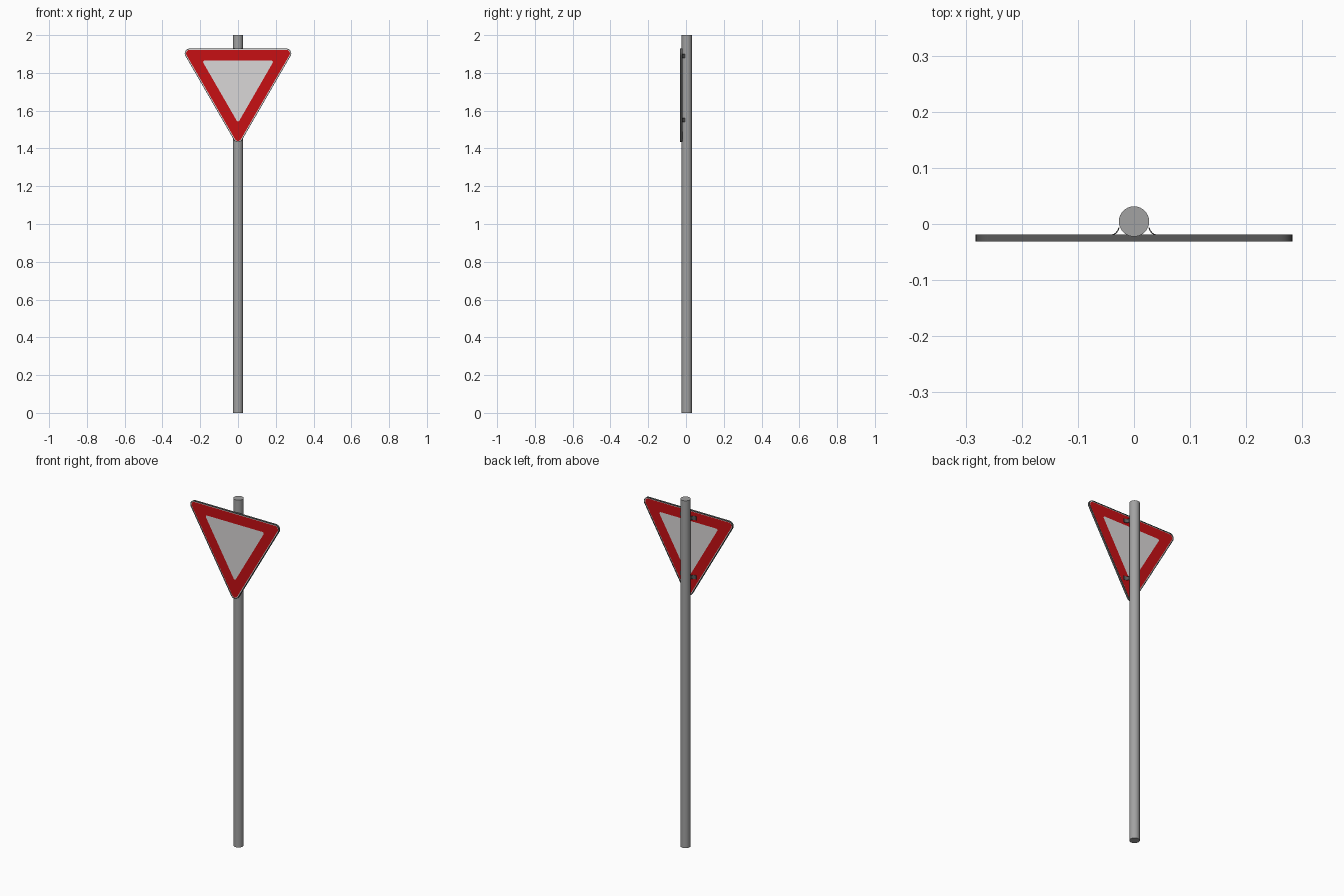
import bpy, bmesh, math

if "Cube" in bpy.data.objects:
    bpy.data.objects.remove(bpy.data.objects["Cube"])

SIGN_Z = 1.755          # centre height of the triangle
POLE_Y, POLE_R = 0.0045, 0.027


def material(name, rgb):
    m = bpy.data.materials.new(name)
    m.diffuse_color = (*rgb, 1)
    m.use_nodes = True
    m.node_tree.nodes["Principled BSDF"].inputs["Base Color"].default_value = m.diffuse_color
    return m


GREY = material("pole_grey", (0.36, 0.36, 0.36))
DARK = material("dark_metal", (0.10, 0.10, 0.10))
RED = material("sign_red", (0.57, 0.005, 0.007))
WHITE = material("sign_white", (0.70, 0.68, 0.68))


def finish(bm, name, mats, smooth=True):
    bmesh.ops.recalc_face_normals(bm, faces=bm.faces)
    me = bpy.data.meshes.new(name)
    bm.to_mesh(me)
    bm.free()
    for m in mats:
        me.materials.append(m)
    ob = bpy.data.objects.new(name, me)
    bpy.context.collection.objects.link(ob)
    if smooth:
        bpy.ops.object.select_all(action='DESELECT')
        ob.select_set(True)
        bpy.context.view_layer.objects.active = ob
        bpy.ops.object.shade_smooth_by_angle(angle=math.radians(35))
    return ob


def triangle_loop(bm, edge_dist, radius, y, seg=8):
    """Rounded triangle pointing down; edge_dist = centre to straight edge."""
    reach = 2 * (edge_dist - radius)
    verts = []
    for corner in (-90, 30, 150):
        c = math.radians(corner)
        for i in range(seg + 1):
            a = math.radians(corner - 60 + 120 * i / seg)
            verts.append(bm.verts.new((reach * math.cos(c) + radius * math.cos(a), y,
                                       SIGN_Z + reach * math.sin(c) + radius * math.sin(a))))
    return verts


def bridge(bm, a, b, mat=0):
    n = len(a)
    for i in range(n):
        j = (i + 1) % n
        bm.faces.new((a[i], a[j], b[j], b[i])).material_index = mat


# Pole
bm = bmesh.new()
bmesh.ops.create_cone(bm, cap_ends=True, segments=32, radius1=POLE_R, radius2=POLE_R, depth=2)
bmesh.ops.translate(bm, verts=bm.verts, vec=(0, POLE_Y, 1))
finish(bm, "pole", [GREY])

# Sign panel: white centre, red band and thin white border on both sides
EDGE, CORNER, RIM = 0.1734, 0.025, 0.003
rings = [(0.110, 0.008), (EDGE - 0.007, CORNER - 0.007), (EDGE - RIM, CORNER - RIM)]
bm = bmesh.new()
outer = []
for y in (-0.0295, -0.022):
    loops = [triangle_loop(bm, d, r, y) for d, r in rings]
    bm.faces.new(loops[0]).material_index = 0
    bridge(bm, loops[0], loops[1], 1)
    bridge(bm, loops[1], loops[2], 0)
    outer.append(loops[2])
bridge(bm, outer[0], outer[1], 0)
finish(bm, "sign_panel", [WHITE, RED])

# Rim around the panel
bm = bmesh.new()
loops = [triangle_loop(bm, EDGE - inset, CORNER - inset, y)
         for inset, y in ((0, -0.0315), (0, -0.019), (RIM, -0.019), (RIM, -0.0315))]
for i in range(4):
    bridge(bm, loops[i], loops[(i + 1) % 4])
finish(bm, "sign_rim", [DARK])

# Clamps: curved strips flaring from the pole sides onto the panel back
THICK, HALF_H = 0.002, 0.011
path = [(0.051, -0.0205), (0.044, -0.0205)]
path += [(0.044 - 0.0175 * math.sin(t), -0.003 - 0.0175 * math.cos(t))
         for t in (math.radians(80 * i / 6) for i in range(1, 7))]
for label, z in (("upper", 1.89), ("lower", 1.55)):
    bm = bmesh.new()
    for side in (-1, 1):
        sections = []
        for i, (x, y) in enumerate(path):
            x0, y0 = path[max(i - 1, 0)]
            x1, y1 = path[min(i + 1, len(path) - 1)]
            length = math.hypot(x1 - x0, y1 - y0)
            nx, ny = -(y1 - y0) / length * THICK / 2, (x1 - x0) / length * THICK / 2
            sections.append([bm.verts.new((side * (x + s * nx), y + s * ny, z + h))
                             for s, h in ((1, -HALF_H), (1, HALF_H), (-1, HALF_H), (-1, -HALF_H))])
        for a, b in zip(sections, sections[1:]):
            bridge(bm, a, b)
        bm.faces.new(sections[0])
        bm.faces.new(sections[-1])
    finish(bm, label + "_clamp", [DARK])
